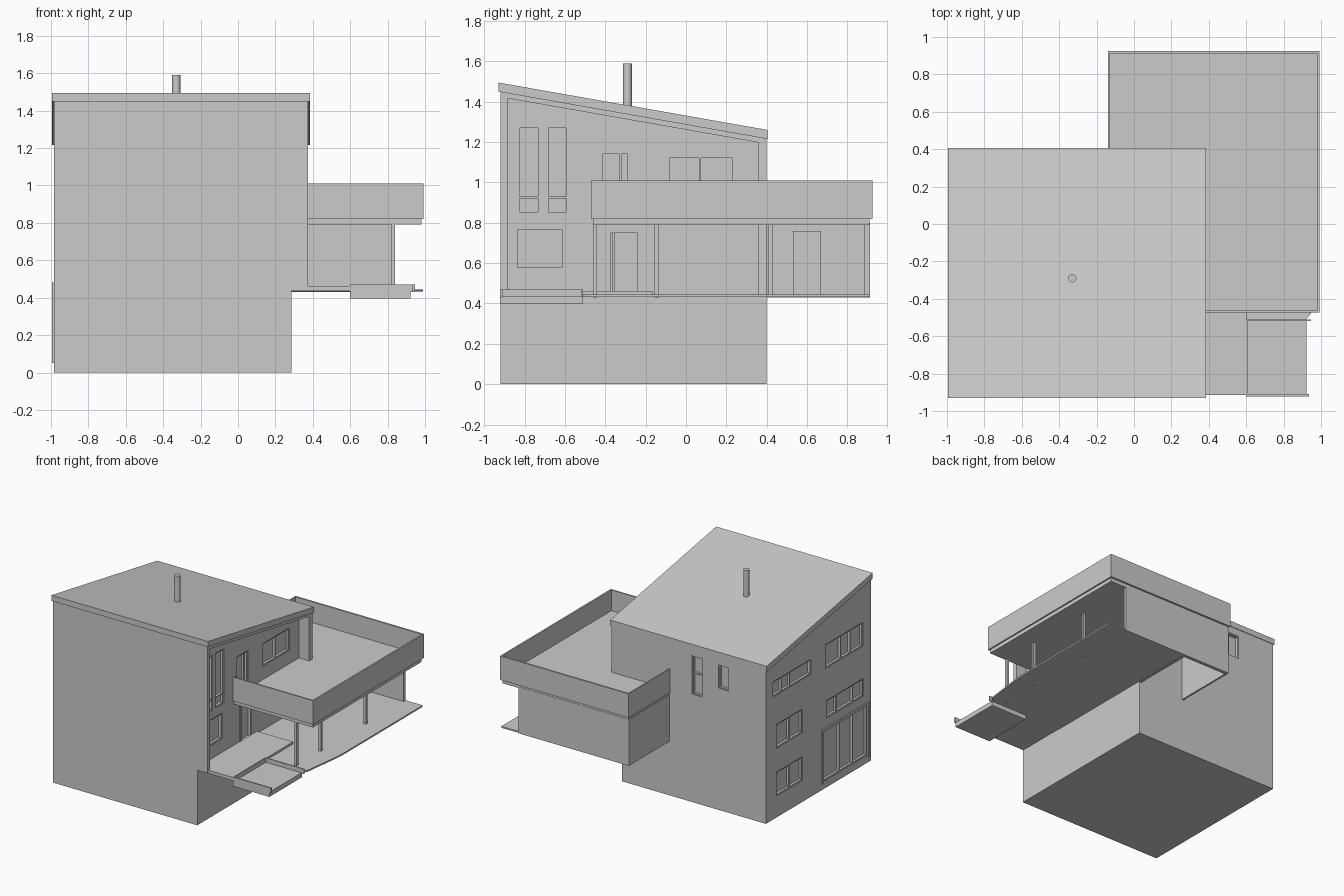
import bpy, bmesh
from mathutils import Vector

if "Cube" in bpy.data.objects:
    bpy.data.objects.remove(bpy.data.objects["Cube"])

GREY = (0.6, 0.6, 0.6, 1)
mat = bpy.data.materials.new("plain grey")
mat.use_nodes = True
mat.diffuse_color = GREY
mat.node_tree.nodes["Principled BSDF"].inputs["Base Color"].default_value = GREY


def finish(name, bm):
    bmesh.ops.recalc_face_normals(bm, faces=bm.faces)
    mesh = bpy.data.meshes.new(name)
    bm.to_mesh(mesh)
    bm.free()
    mesh.materials.append(mat)
    ob = bpy.data.objects.new(name, mesh)
    bpy.context.collection.objects.link(ob)
    return ob


def boxes(name, bounds):
    """One object from boxes given as ((x0, x1), (y0, y1), (z0, z1))."""
    bm = bmesh.new()
    for spans in bounds:
        cube = bmesh.ops.create_cube(bm, size=1)["verts"]
        for v in cube:
            v.co = Vector([a + (b - a) * (c + 0.5) for (a, b), c in zip(spans, v.co)])
    return finish(name, bm)


def prism(name, points, lo, hi, axis):
    """Extrude a yz outline along x, or an xy outline along z."""
    bm = bmesh.new()
    if axis == "x":
        verts = [bm.verts.new((lo, a, b)) for a, b in points]
        step = (hi - lo, 0, 0)
    else:
        verts = [bm.verts.new((a, b, lo)) for a, b in points]
        step = (0, 0, hi - lo)
    face = bm.faces.new(verts)
    out = bmesh.ops.extrude_face_region(bm, geom=[face])["geom"]
    bmesh.ops.translate(bm, vec=step, verts=[g for g in out if isinstance(g, bmesh.types.BMVert)])
    return finish(name, bm)


# Main dimensions
LEFT, WALL, FIN = -0.985, 0.285, 0.375
FRONT, BACK = -0.92, 0.40
FLOOR = 0.44


def eave(y, drop=0.0):
    """Height of the roof underside, lowered by drop."""
    return 1.45 - 0.176 * (y + 0.93) - drop


def under_roof(name, y0, y1, low, x0, x1):
    return prism(name, [(y0, low), (y1, low), (y1, eave(y1)), (y0, eave(y0))], x0, x1, "x")


# House body, side fins and header framing the recessed side wall
house = under_roof("house_body", FRONT, BACK, 0, LEFT, WALL)
under_roof("front_fin", FRONT, -0.885, FLOOR, WALL, FIN)
under_roof("back_fin", 0.36, BACK, FLOOR, WALL, FIN)
prism("recess_header", [(y, eave(y, d)) for y, d in
      ((-0.885, 0), (0.36, 0), (0.36, 0.025), (-0.885, 0.025))], WALL, FIN, "x")

# Sloping roof
prism("roof", [(y, eave(y, d)) for y, d in
      ((-0.93, 0), (0.405, 0), (0.405, -0.045), (-0.93, -0.045))], -0.995, 0.385, "x")

# Chimney
bm = bmesh.new()
bmesh.ops.create_cone(bm, cap_ends=True, segments=24, radius1=0.022, radius2=0.022, depth=0.29)
bmesh.ops.translate(bm, vec=(-0.33, -0.29, 1.445), verts=bm.verts)
chimney = finish("chimney", bm)
bpy.context.view_layer.objects.active = chimney
chimney.select_set(True)
bpy.ops.object.shade_smooth_by_angle()
chimney.select_set(False)

# Windows and doors: wall, start, end, bottom, top, upright bars, cross bars
OPENINGS = [
    ("left", -0.17, 0.31, 0.975, 1.095, (0.09, 0.2), ()),
    ("left", -0.82, -0.35, 0.95, 1.14, (-0.67, -0.55), ()),
    ("left", -0.83, -0.36, 0.55, 0.69, (-0.7, -0.49), ()),
    ("left", -0.06, 0.27, 0.55, 0.74, (0.1,), ()),
    ("left", -0.06, 0.27, 0.17, 0.36, (0.1,), ()),
    ("left", -0.88, -0.32, 0.06, 0.46, (-0.7, -0.53), ()),
    ("back", -0.43, -0.335, 0.86, 1.17, (), (1.03,)),
    ("back", -0.66, -0.565, 0.97, 1.16, (), ()),
    ("side", -0.835, -0.725, 0.845, 1.28, (), (0.925,)),
    ("side", -0.69, -0.585, 0.845, 1.28, (), (0.925,)),
    ("side", -0.845, -0.605, 0.57, 0.775, (), ()),
    ("side", -0.42, -0.28, 0.85, 1.15, (-0.325,), ()),
    ("side", -0.09, 0.24, 0.95, 1.13, (0.07,), ()),
    ("side", -0.38, -0.235, 0.445, 0.76, (-0.36,), ()),
]


def on_wall(wall, u, z, near, far):
    """Box on a wall, from near to far measured outwards from its face."""
    if wall == "left":
        return ((LEFT - far, LEFT - near), u, z)
    if wall == "side":
        return ((WALL + near, WALL + far), u, z)
    return (u, (BACK + near, BACK + far), z)


cuts, bars = [], []
W = 0.009
for wall, u0, u1, z0, z1, uprights, crosses in OPENINGS:
    cuts.append(on_wall(wall, (u0, u1), (z0, z1), -0.025, 0.02))
    for u in (u0 + W / 2, u1 - W / 2, *uprights):
        bars.append(on_wall(wall, (u - W / 2, u + W / 2), (z0, z1), -0.026, -0.006))
    for z in (z0 + W / 2, z1 - W / 2, *crosses):
        bars.append(on_wall(wall, (u0, u1), (z - W / 2, z + W / 2), -0.026, -0.006))
boxes("window_frames", bars)

cutter = boxes("window_cutter", cuts)
cutter.hide_render = True
cut = house.modifiers.new("openings", "BOOLEAN")
cut.object = cutter
cut.solver = "EXACT"
bpy.context.view_layer.objects.active = house
bpy.ops.object.modifier_apply(modifier=cut.name)
bpy.data.objects.remove(cutter)

# Raised surround of the glazed entrance
boxes("entrance_surround", [on_wall("left", u, z, -0.005, 0.009) for u, z in (
    ((-0.9, -0.88), (0.05, 0.48)), ((-0.32, -0.3), (0.05, 0.48)), ((-0.9, -0.3), (0.46, 0.48)))])

# Roof terrace: slab wrapped round the house corner, with a parapet
prism("terrace_slab", [(-0.13, BACK), (WALL, BACK), (WALL, -0.46), (0.982, -0.46),
                       (0.982, 0.91), (-0.13, 0.91)], 0.79, 0.845, "z")
RAIL = (0.82, 1.01)
boxes("parapet", [
    ((-0.14, -0.13), (BACK, 0.92), RAIL), ((-0.14, 0.992), (0.91, 0.925), RAIL),
    ((0.98, 0.993), (-0.472, 0.925), RAIL), ((WALL, 0.993), (-0.472, -0.46), RAIL)])

# Walls below the terrace
LOWER = (0.43, 0.80)
boxes("back_wall", [((-0.135, 0.84), (0.885, 0.912), LOWER)])
boxes("store_walls", [((-0.135, -0.12), (BACK, 0.9), LOWER), ((0.265, WALL), (BACK, 0.9), LOWER)])
boxes("store_door", [on_wall("side", (0.53, 0.67), (0.445, 0.76), 0, 0.008)])

# Posts
boxes("posts", [((0.82, 0.84), (y - 0.01, y + 0.01), LOWER) for y in (-0.45, -0.145, 0.42)])

# Ground slab with a curved corner, and the raised deck
prism("carport_slab", [(WALL, -0.51), (0.92, -0.51), (0.945, -0.48), (0.955, -0.4), (0.972, -0.27),
                       (0.985, -0.17), (0.99, -0.08), (0.99, 0.912), (WALL, 0.912)],
      0.433, 0.445, "z")
boxes("deck", [((WALL, 0.602), (-0.915, -0.165), (0.436, 0.462))])

# Open-ended step tray beside the deck
boxes("step_tray", [
    ((0.6, 0.922), (-0.922, -0.51), (0.397, 0.435)),
    ((0.6, 0.608), (-0.922, -0.51), (0.43, 0.47)),
    ((0.6, 0.935), (-0.922, -0.91), (0.43, 0.47)),
    ((0.6, 0.945), (-0.518, -0.51), (0.43, 0.47))])
